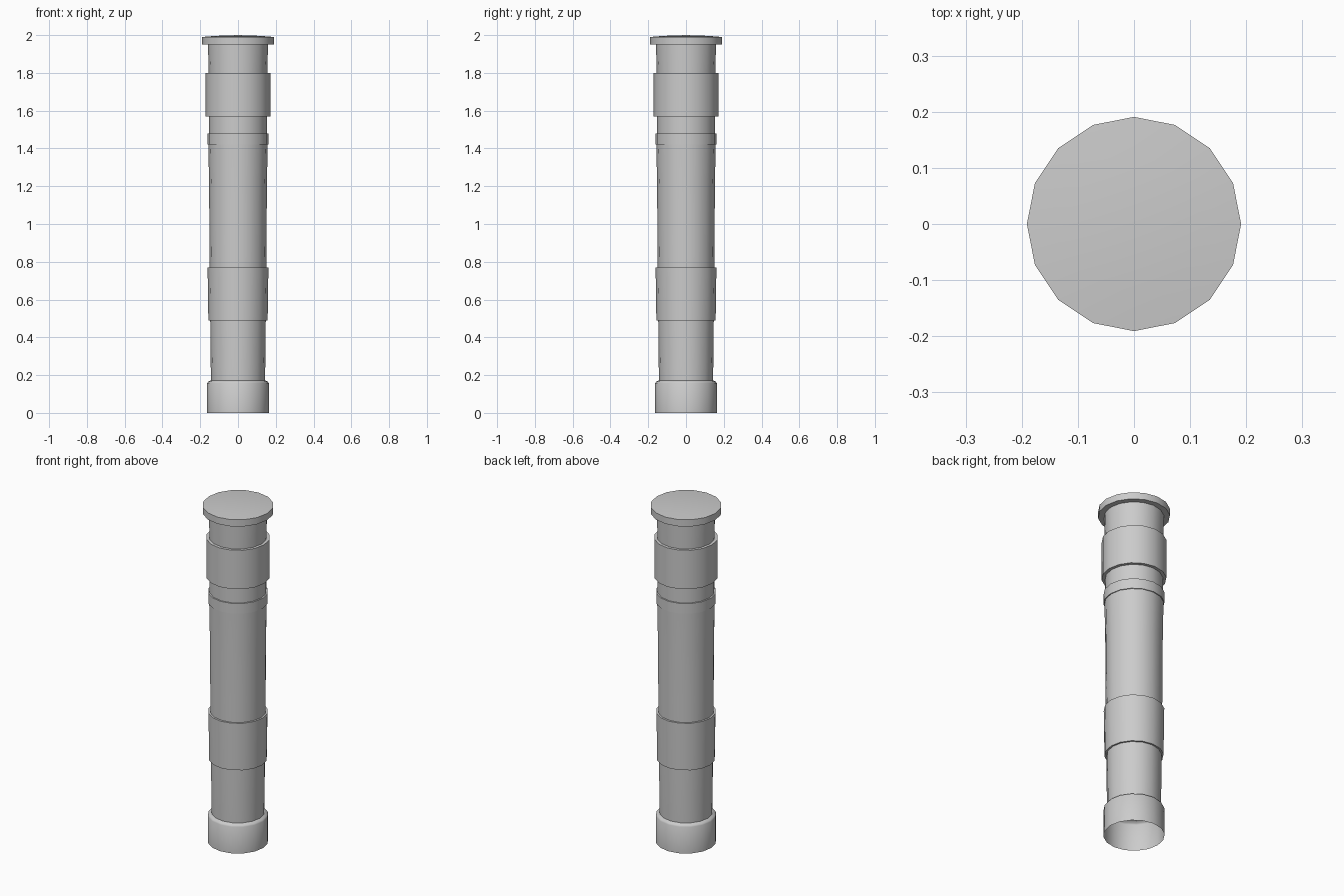
import bpy, bmesh, math

if "Cube" in bpy.data.objects:
    bpy.data.objects.remove(bpy.data.objects["Cube"])

SIDES = 16


def lathe(name, profile):
    """Spin (radius, height) points, listed bottom to top, around z."""
    bm = bmesh.new()
    rings = []
    for r, z in profile:
        if r == 0:
            rings.append([bm.verts.new((0, 0, z))] * SIDES)
        else:
            rings.append([bm.verts.new((r * math.cos(i * math.tau / SIDES),
                                        r * math.sin(i * math.tau / SIDES), z))
                          for i in range(SIDES)])
    for low, high in zip(rings, rings[1:]):
        for i in range(SIDES):
            j = (i + 1) % SIDES
            corners = [low[i], low[j], high[j], high[i]]
            bm.faces.new(list(dict.fromkeys(corners)))
    mesh = bpy.data.meshes.new(name)
    bm.to_mesh(mesh)
    bm.free()
    obj = bpy.data.objects.new(name, mesh)
    bpy.context.collection.objects.link(obj)
    bpy.ops.object.select_all(action='DESELECT')
    bpy.context.view_layer.objects.active = obj
    obj.select_set(True)
    bpy.ops.object.shade_smooth_by_angle(angle=math.radians(35))


# Hollow foot, open underneath, with a small chamfer on its shoulder
lathe("base", [(0.163, 0), (0.163, 0.157), (0.158, 0.165), (0.143, 0.172)])

# Slightly tapered shaft sections between the sleeves
lathe("lower_shaft", [(0.143, 0.172), (0.145, 0.28), (0.147, 0.49)])
lathe("middle_shaft", [(0.15, 0.77), (0.151, 0.90), (0.153, 1.20), (0.157, 1.42)])
lathe("upper_shaft", [(0.154, 1.48), (0.154, 1.57)])
lathe("neck", [(0.155, 1.80), (0.159, 1.95)])

# Sleeves and ring, with the ledges that join them to the shaft
lathe("lower_sleeve", [(0.147, 0.49), (0.157, 0.49), (0.161, 0.77), (0.15, 0.77)])
lathe("ring", [(0.157, 1.42), (0.162, 1.42), (0.162, 1.48), (0.154, 1.48)])
lathe("upper_sleeve", [(0.154, 1.57), (0.172, 1.57), (0.172, 1.80), (0.155, 1.80)])

# Shallow domed cap
lathe("cap", [(0.159, 1.95), (0.191, 1.95), (0.191, 1.99), (0.12, 1.996), (0, 2.0)])
